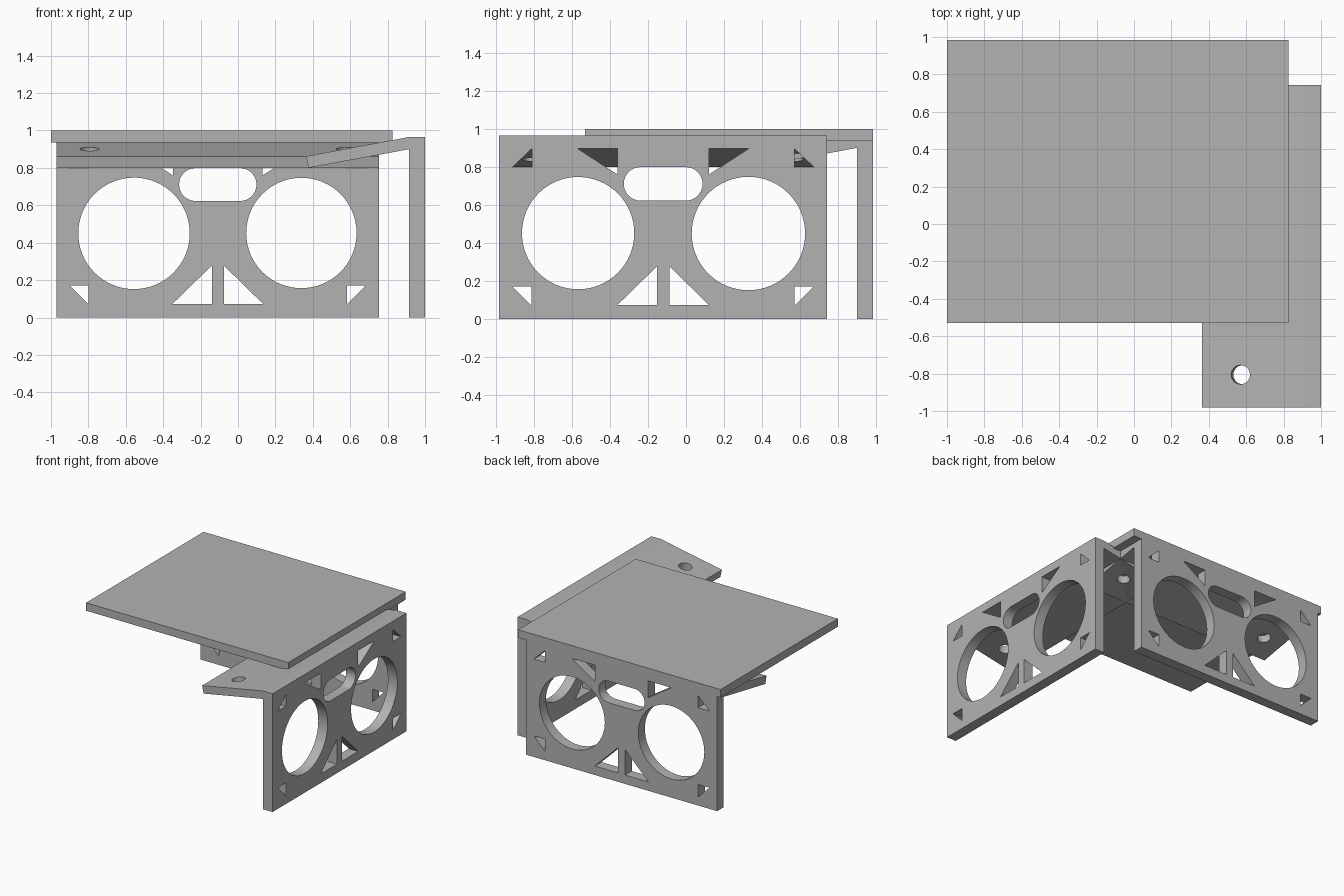
import bpy, bmesh, math
from mathutils import Matrix, Vector

cube = bpy.data.objects.get("Cube")
if cube:
    bpy.data.objects.remove(cube)

GREY = (0.45, 0.45, 0.45, 1)
grey = bpy.data.materials.new("plain grey")
grey.use_nodes = True
grey.diffuse_color = GREY
grey.node_tree.nodes["Principled BSDF"].inputs["Base Color"].default_value = GREY

HALF = 0.862      # half width of a bracket
CENTRE = -0.12    # sideways centre of the first bracket


def prism(bm, points, offset):
    """Add a closed prism: a polygon extruded along offset."""
    face = bm.faces.new([bm.verts.new(p) for p in points])
    new = bmesh.ops.extrude_face_region(bm, geom=[face])["geom"]
    verts = [v for v in new if isinstance(v, bmesh.types.BMVert)]
    bmesh.ops.translate(bm, verts=verts, vec=offset)


def finish(bm, name):
    bmesh.ops.recalc_face_normals(bm, faces=bm.faces)
    mesh = bpy.data.meshes.new(name)
    bm.to_mesh(mesh)
    bm.free()
    mesh.materials.append(grey)
    obj = bpy.data.objects.new(name, mesh)
    bpy.context.collection.objects.link(obj)
    return obj


def arc(u, z, r, start, end, steps):
    angles = [math.radians(start + (end - start) * i / steps) for i in range(steps + 1)]
    return [(u + r * math.cos(a), z + r * math.sin(a)) for a in angles]


# Bracket body: upright wall with a sloping flange, as one bent profile
profile = [(1, 0), (1, 0.965), (0.913, 0.965), (0.364, 0.862),
           (0.377, 0.8), (0.915, 0.9), (0.915, 0)]
bm = bmesh.new()
prism(bm, [(x, -HALF, z) for x, z in profile], (0, 2 * HALF, 0))
bracket = finish(bm, "side_bracket")

# Wall cutouts: two round openings, a slot and mirrored triangles
outlines = [arc(-0.447, 0.452, 0.295, 0, 360, 64)[:-1],
            arc(0.448, 0.45, 0.298, 0, 360, 64)[:-1],
            arc(0.119, 0.711, 0.088, -90, 90, 16) + arc(-0.119, 0.711, 0.088, 90, 270, 16)]
triangles = [
    [(0.032, 0.073), (0.242, 0.073), (0.032, 0.278)],   # lower middle
    [(0.691, 0.172), (0.793, 0.172), (0.691, 0.07)],    # lower corner
    [(0.69, 0.798), (0.793, 0.798), (0.69, 0.896)],     # upper corner
    [(0.24, 0.896), (0.449, 0.896), (0.24, 0.76)],      # upper middle
]
for side in (-1, 1):
    outlines += [[(side * u, z) for u, z in tri] for tri in triangles]
bm = bmesh.new()
for outline in outlines:
    prism(bm, [(0.9, u, z) for u, z in outline], (0.2, 0, 0))

# Screw holes, square to the flange
slope = math.atan2(0.103, 0.549)
for side in (-1, 1):
    place = Matrix.Translation((0.575, side * 0.686, 0.872)) @ Matrix.Rotation(-slope, 4, "Y")
    bmesh.ops.create_cone(bm, cap_ends=True, segments=32, radius1=0.051,
                          radius2=0.051, depth=0.3, matrix=place)
cutter = finish(bm, "cutout_shapes")
cutter.hide_render = True

# Cut the openings and keep the result as plain mesh
cut = bracket.modifiers.new("openings", "BOOLEAN")
cut.object = cutter
cut.operation = "DIFFERENCE"
cut.solver = "EXACT"
depsgraph = bpy.context.evaluated_depsgraph_get()
bracket.data = bpy.data.meshes.new_from_object(bracket.evaluated_get(depsgraph))
bracket.modifiers.clear()
bpy.data.objects.remove(cutter)

# Round openings get smooth walls, all other edges stay sharp
bpy.ops.object.select_all(action="DESELECT")
bracket.select_set(True)
bpy.context.view_layer.objects.active = bracket
bpy.ops.object.shade_smooth_by_angle(angle=math.radians(9))

# The back bracket is the same part turned a quarter
back = bracket.copy()
back.name = "back_bracket"
bpy.context.collection.objects.link(back)
bracket.location = (0, CENTRE, 0)
back.rotation_euler.z = math.pi / 2
back.location = (-0.108, -0.016, 0)

# Flat top panel
low, high = Vector((-1, -0.53, 0.935)), Vector((0.825, 0.984, 1))
bm = bmesh.new()
prism(bm, [(low.x, low.y, low.z), (high.x, low.y, low.z),
           (high.x, high.y, low.z), (low.x, high.y, low.z)], (0, 0, high.z - low.z))
finish(bm, "top_panel")
